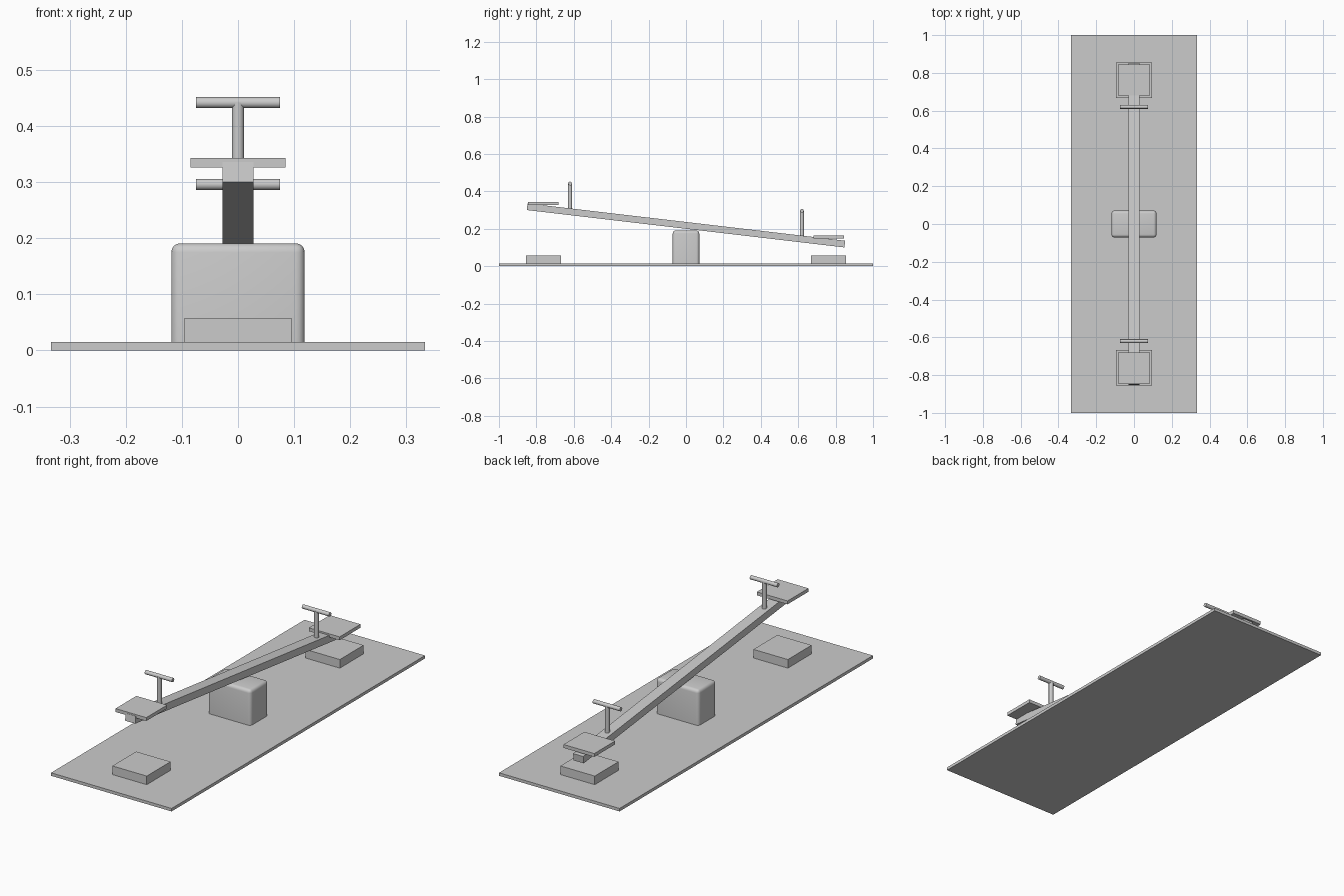
import bpy
import bmesh
import math

if "Cube" in bpy.data.objects:
    bpy.data.objects.remove(bpy.data.objects["Cube"], do_unlink=True)

GREY = (0.6, 0.6, 0.6, 1.0)
grey = bpy.data.materials.new("light_grey")
grey.use_nodes = True
grey.diffuse_color = GREY
grey.node_tree.nodes["Principled BSDF"].inputs["Base Color"].default_value = GREY


def finish(name):
    obj = bpy.context.object
    obj.name = name
    obj.data.materials.append(grey)
    return obj


def box(name, center, size, tilt=0.0):
    bpy.ops.mesh.primitive_cube_add(size=1, location=center)
    obj = finish(name)
    obj.scale = size
    bpy.ops.object.transform_apply(location=False, rotation=False, scale=True)
    obj.rotation_euler.x = tilt
    return obj


def rod(name, center, radius, length, rotation=(0, 0, 0)):
    bpy.ops.mesh.primitive_cylinder_add(
        vertices=16, radius=radius, depth=length, location=center, rotation=rotation)
    obj = finish(name)
    bpy.ops.object.shade_smooth_by_angle(angle=math.radians(40))
    return obj


# Ground plate
box("base_plate", (0, 0, 0.0075), (0.666, 2, 0.015))

# Pivot block with rounded sides and top, square at the bottom
pivot = box("pivot_block", (0, 0, 0.103), (0.238, 0.142, 0.176))
bm = bmesh.new()
bm.from_mesh(pivot.data)
edges = [e for e in bm.edges if max(v.co.z for v in e.verts) > 0]
bmesh.ops.bevel(bm, geom=edges, offset=0.016, segments=4, profile=0.5, affect='EDGES')
bm.to_mesh(pivot.data)
bm.free()
bpy.ops.object.shade_smooth_by_angle(angle=math.radians(40))

# Tilted plank
slope = 0.1176
beam_z = 0.218
box("plank", (0, 0, beam_z), (0.056, 1.71, 0.036), -math.atan(slope))

# Seat, handle and landing block at each end
for label, side in (("front", -1), ("back", 1)):
    seat_y = 0.763 * side
    box(label + "_seat", (0, seat_y, beam_z - slope * seat_y + 0.027), (0.17, 0.165, 0.017))
    box(label + "_landing_block", (0, 0.762 * side, 0.036), (0.19, 0.188, 0.044))

    handle_y = 0.62 * side
    plank_z = beam_z - slope * handle_y
    bar_z = plank_z + 0.151
    rod(label + "_handle_post", (0, handle_y, (plank_z + bar_z) / 2), 0.011, bar_z - plank_z)
    rod(label + "_handle_bar", (0, handle_y, bar_z), 0.01, 0.15, (0, math.pi / 2, 0))
